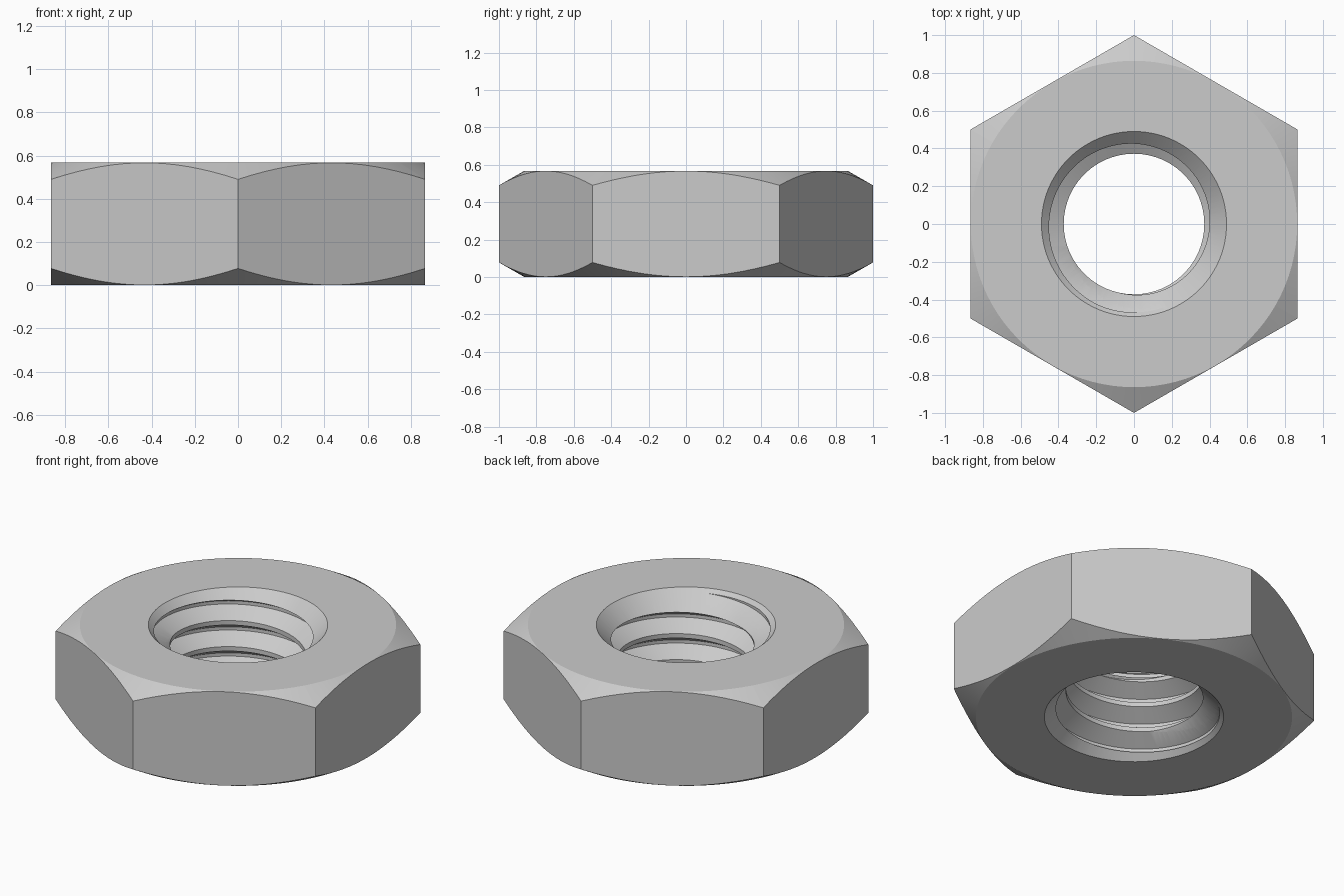
import bpy, bmesh
from math import sin, cos, tan, pi, radians

if "Cube" in bpy.data.objects:
    bpy.data.objects.remove(bpy.data.objects["Cube"], do_unlink=True)

HEIGHT = 0.568
FLAT = cos(pi / 6)            # centre to flat
SEGMENTS = 96
PITCH, ROOT, CREST = 0.157, 0.468, 0.372
SINK = 0.49                   # countersink mouth radius

steel = bpy.data.materials.new("steel grey")
steel.use_nodes = True
colour = (0.6, 0.6, 0.6, 1)
steel.diffuse_color = colour
steel.node_tree.nodes["Principled BSDF"].inputs["Base Color"].default_value = colour


def make_object(name, bm):
    bmesh.ops.recalc_face_normals(bm, faces=bm.faces[:])
    mesh = bpy.data.meshes.new(name)
    bm.to_mesh(mesh)
    bm.free()
    mesh.materials.append(steel)
    obj = bpy.data.objects.new(name, mesh)
    bpy.context.collection.objects.link(obj)
    return obj


def turned(name, profile, segments=SEGMENTS, start=0.0):
    """Solid of revolution from (radius, z) points, capped at both ends."""
    bm = bmesh.new()
    rings = []
    for r, z in profile:
        angles = [start + 2 * pi * j / segments for j in range(segments)]
        rings.append([bm.verts.new((r * cos(a), r * sin(a), z)) for a in angles])
    for low, high in zip(rings, rings[1:]):
        for j in range(segments):
            n = (j + 1) % segments
            bm.faces.new((low[j], low[n], high[n], high[j]))
    bm.faces.new(rings[0][::-1])
    bm.faces.new(rings[-1])
    return make_object(name, bm)


def threaded_rod(name):
    """Right-handed screw solid, longer than the nut, used to cut the thread."""
    flank = (ROOT - CREST) * tan(pi / 6)
    root_flat = PITCH / 8
    steps = [(ROOT, 0), (ROOT, root_flat), (CREST, root_flat + flank), (CREST, PITCH - flank)]
    per_turn, turns = len(steps), 8
    # upper edge of the root meets the countersink at this angle
    phase = HEIGHT - 0.02 - root_flat - PITCH * 250 / 360 - 5 * PITCH
    bm = bmesh.new()
    columns = []
    for j in range(SEGMENTS):
        a = 2 * pi * j / SEGMENTS
        columns.append([
            bm.verts.new((r * cos(a), r * sin(a), phase + PITCH * (t + j / SEGMENTS) + z))
            for t in range(turns) for r, z in steps])
    for j in range(SEGMENTS):
        last = j == SEGMENTS - 1
        here = columns[j]
        there = columns[0][per_turn:] if last else columns[j + 1]
        for k in range(len(there) - 1):
            bm.faces.new((here[k], there[k], there[k + 1], here[k + 1]))
    rim = [e for e in bm.edges if e.is_boundary]
    caps = bmesh.ops.holes_fill(bm, edges=rim, sides=0)["faces"]
    bmesh.ops.poke(bm, faces=caps)
    return make_object(name, bm)


def carve(target, cutter, operation):
    cutter.hide_render = True
    mod = target.modifiers.new(cutter.name, "BOOLEAN")
    mod.operation, mod.object, mod.solver = operation, cutter, "EXACT"
    bpy.ops.object.select_all(action="DESELECT")
    bpy.context.view_layer.objects.active = target
    target.select_set(True)
    bpy.ops.object.modifier_apply(modifier=mod.name)
    bpy.data.objects.remove(cutter, do_unlink=True)


# Six-sided body, corners towards front and back
nut = turned("hex_nut", [(1, 0), (1, HEIGHT)], 6, pi / 2)

# Chamfered corners on both faces
out = 1.1
rise = (out - FLAT) * tan(pi / 6)
rim = FLAT - 0.002
carve(nut, turned("corner_chamfer", [(rim, 0), (out, rise), (out, HEIGHT - rise), (rim, HEIGHT)]),
      "INTERSECT")

# Countersinks at both ends, meeting in a plain bore inside the crest
bore = CREST - 0.02
deep = SINK - bore
over = 0.05
carve(nut, turned("countersink", [(SINK + over, -over), (bore, deep), (bore, HEIGHT - deep),
                                  (SINK + over, HEIGHT + over)]), "DIFFERENCE")

# Screw thread
carve(nut, threaded_rod("thread_cutter"), "DIFFERENCE")

nut.select_set(True)
bpy.ops.object.shade_smooth_by_angle(angle=radians(25))
